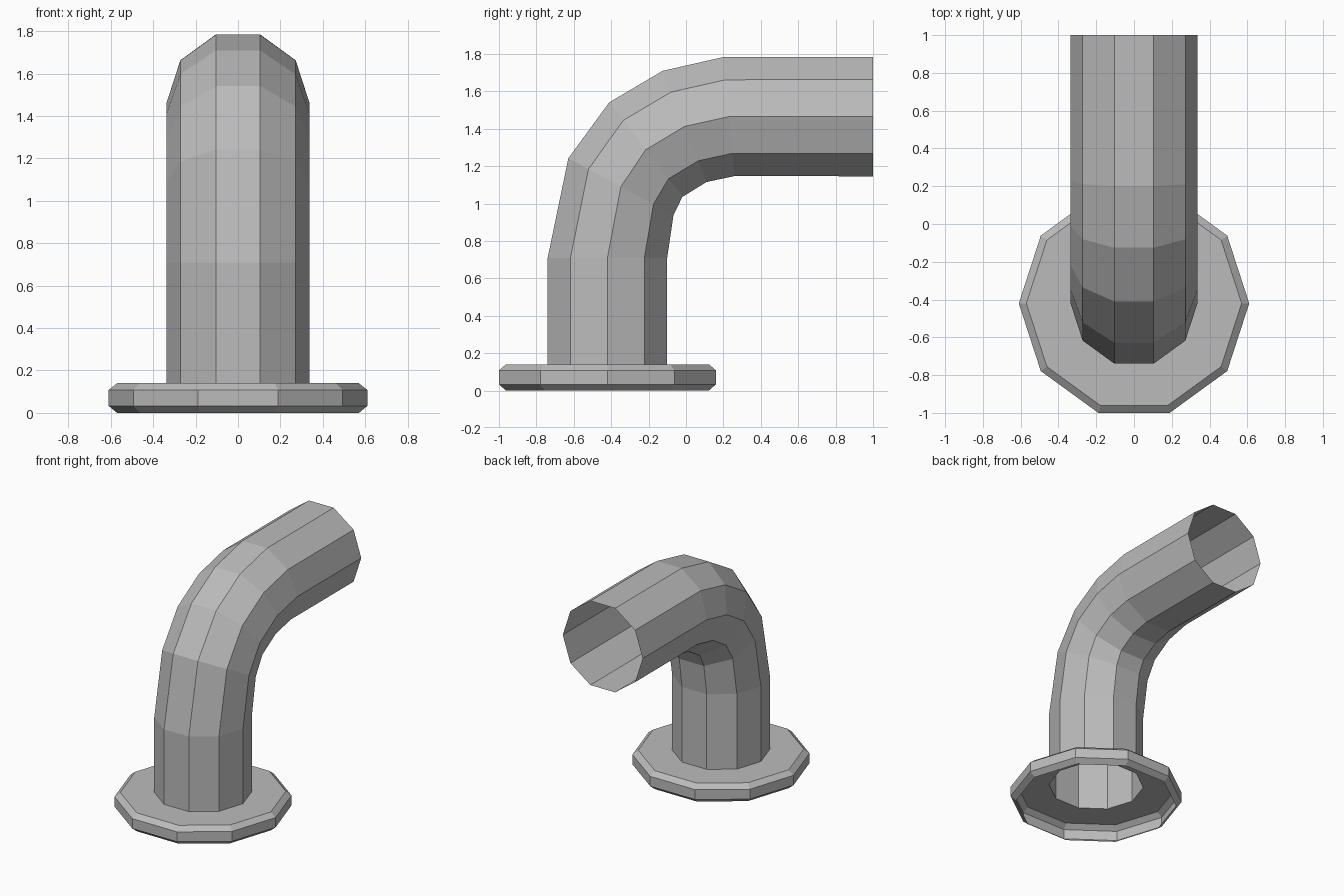
import bpy, bmesh
from math import cos, sin, radians, tau
from mathutils import Vector

cube = bpy.data.objects.get("Cube")
if cube:
    bpy.data.objects.remove(cube)

SIDES = 10
BASE_Y = -0.42
PIPE_RADIUS = 0.336

grey = bpy.data.materials.new("plain_grey")
grey.use_nodes = True
colour = (0.5, 0.5, 0.5, 1)
grey.diffuse_color = colour
grey.node_tree.nodes["Principled BSDF"].inputs["Base Color"].default_value = colour


def loft(name, sections):
    """Skin open decagonal rings given as (y, z, radius, tilt in degrees)."""
    bm = bmesh.new()
    rings = []
    for y, z, radius, tilt in sections:
        a = radians(tilt)
        across = Vector((0, cos(a), -sin(a)))
        ring = []
        for i in range(SIDES):
            t = tau * i / SIDES
            offset = Vector((cos(t), 0, 0)) + across * sin(t)
            ring.append(bm.verts.new(Vector((0, y, z)) + offset * radius))
        rings.append(ring)
    for low, high in zip(rings, rings[1:]):
        for i in range(SIDES):
            j = (i + 1) % SIDES
            bm.faces.new((low[i], low[j], high[j], high[i]))
    mesh = bpy.data.meshes.new(name)
    bm.to_mesh(mesh)
    bm.free()
    mesh.materials.append(grey)
    obj = bpy.data.objects.new(name, mesh)
    bpy.context.collection.objects.link(obj)
    return obj


# Hollow flange: bevelled rim, open underneath, top plate meeting the pipe
rim = [(0.57, 0), (0.61, 0.033), (0.61, 0.108), (0.57, 0.14), (PIPE_RADIUS, 0.14)]
loft("flange", [(BASE_Y, z, r, 0) for r, z in rim])

# Open pipe: straight riser, four-step elbow, straight outlet
path = [
    (BASE_Y, 0.14, 0), (BASE_Y, 0.71, 0),
    (-0.348, 1.09, 28.4), (-0.215, 1.288, 52.3),
    (-0.008, 1.412, 68.4), (0.23, 1.465, 84.6),
    (1, 1.465, 90),
]
loft("elbow_pipe", [(y, z, PIPE_RADIUS, tilt) for y, z, tilt in path])
